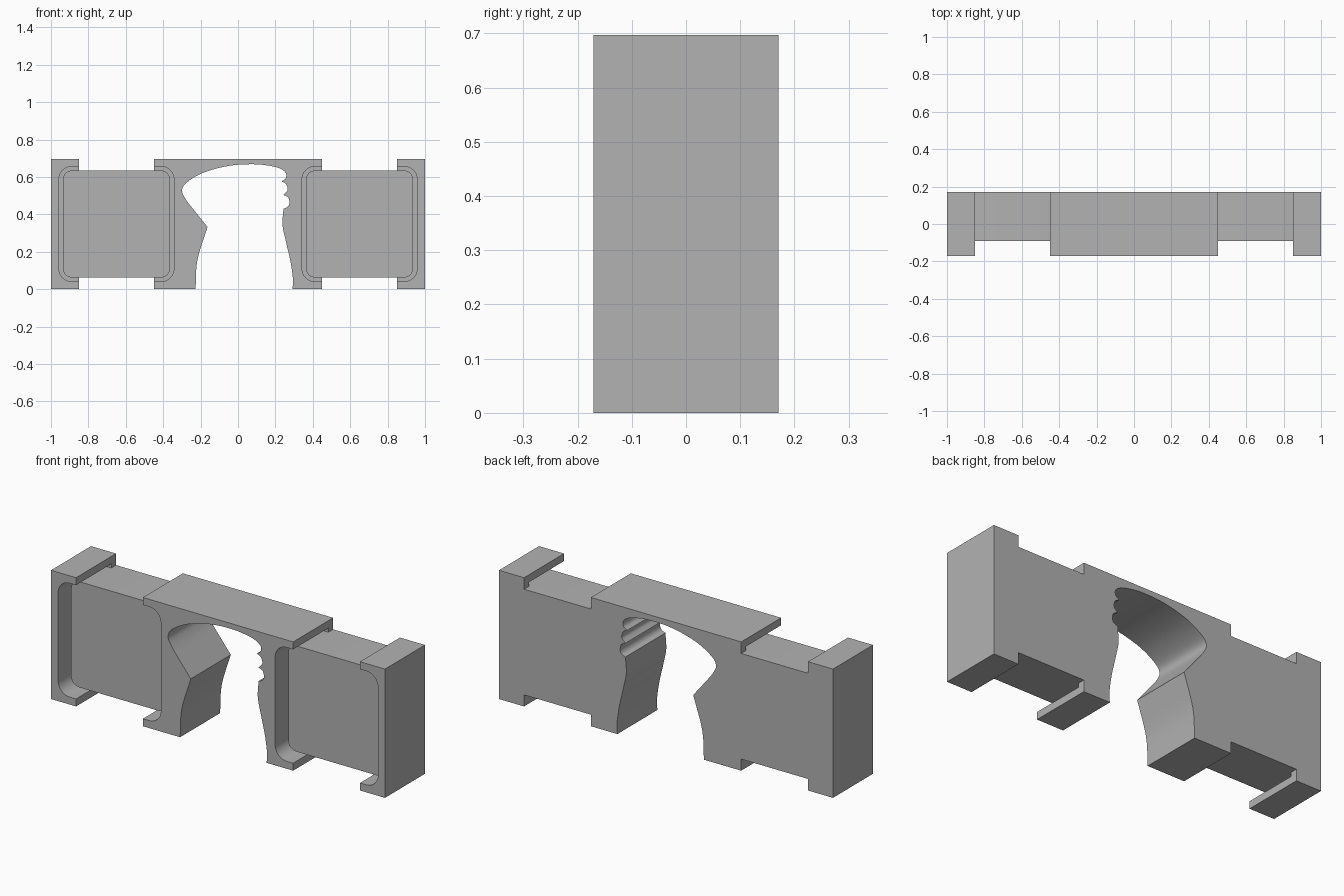
import bpy, bmesh, math
from mathutils import Vector

cube = bpy.data.objects.get("Cube")
if cube:
    bpy.data.objects.remove(cube, do_unlink=True)

HEIGHT, DEPTH = 0.697, 0.171          # full height, half depth
MID = HEIGHT / 2
FRAME_X = 0.65                        # centre of each side frame
OPENING, PANEL = 0.308, 0.286         # half sizes of pocket and panel
POCKET_FLOOR, PANEL_FRONT = 0.13, -0.09

grey = bpy.data.materials.new("plain_grey")
grey.use_nodes = True
colour = (0.448, 0.448, 0.448, 1)
grey.diffuse_color = colour
grey.node_tree.nodes["Principled BSDF"].inputs["Base Color"].default_value = colour


def prism(name, outline, y0, y1):
    """Extrude an (x, z) outline from y0 to y1."""
    bm = bmesh.new()
    face = bm.faces.new([bm.verts.new((x, y0, z)) for x, z in outline])
    new = bmesh.ops.extrude_face_region(bm, geom=[face])["geom"]
    bmesh.ops.translate(bm, vec=(0, y1 - y0, 0),
                        verts=[g for g in new if isinstance(g, bmesh.types.BMVert)])
    bmesh.ops.recalc_face_normals(bm, faces=bm.faces)
    mesh = bpy.data.meshes.new(name)
    bm.to_mesh(mesh)
    bm.free()
    mesh.materials.append(grey)
    ob = bpy.data.objects.new(name, mesh)
    bpy.context.collection.objects.link(ob)
    return ob


def rectangle(x0, x1, z0, z1):
    return [(x0, z0), (x1, z0), (x1, z1), (x0, z1)]


def rounded_square(cx, half, radius, steps=8):
    pts = []
    for corner in range(4):
        a = math.radians(45 + 90 * corner)
        ox = cx + math.copysign(half - radius, math.cos(a))
        oz = MID + math.copysign(half - radius, math.sin(a))
        for i in range(steps + 1):
            t = math.pi / 2 * (corner + i / steps)
            pts.append((ox + radius * math.cos(t), oz + radius * math.sin(t)))
    return pts


def smooth_path(points, steps=6):
    """Catmull-Rom curve through the points, without the last point."""
    p = [Vector(q) for q in points]
    p = [2 * p[0] - p[1]] + p + [2 * p[-1] - p[-2]]
    out = []
    for a, b, c, d in zip(p, p[1:], p[2:], p[3:]):
        for i in range(steps):
            t = i / steps
            out.append(tuple(0.5 * (2 * b + (c - a) * t
                                    + (2 * a - 5 * b + 4 * c - d) * t ** 2
                                    + (3 * b - a - 3 * c + d) * t ** 3)))
    return out


def cut(target, cutter):
    mod = target.modifiers.new("cut", "BOOLEAN")
    mod.operation, mod.solver, mod.object = "DIFFERENCE", "EXACT", cutter
    bpy.context.view_layer.update()
    result = bpy.data.meshes.new_from_object(
        target.evaluated_get(bpy.context.evaluated_depsgraph_get()))
    target.modifiers.clear()
    target.data = result
    bpy.data.objects.remove(cutter, do_unlink=True)


# Central silhouette opening: smooth runs that meet at sharp points
runs = [
    [(-0.227, 0), (-0.217, 0.155), (-0.163, 0.333)],
    [(-0.163, 0.333), (-0.225, 0.41), (-0.281, 0.483), (-0.299, 0.531),
     (-0.27, 0.574), (-0.179, 0.625), (-0.045, 0.66), (0.083, 0.668),
     (0.179, 0.658), (0.233, 0.641), (0.257, 0.617), (0.254, 0.592), (0.233, 0.576)],
    [(0.233, 0.576), (0.257, 0.562), (0.265, 0.53), (0.243, 0.504)],
    [(0.243, 0.504), (0.268, 0.49), (0.275, 0.461), (0.265, 0.44), (0.243, 0.43)],
    [(0.243, 0.43), (0.238, 0.344), (0.254, 0.264), (0.281, 0.146),
     (0.294, 0.05), (0.291, 0)],
]
opening = [p for run in runs for p in smooth_path(run)]
opening += [(0.291, 0), (0.291, -0.1), (-0.227, -0.1)]

# Main body with the opening cut through
body = prism("body", rectangle(-1, 1, 0, HEIGHT), -DEPTH, DEPTH)
cut(body, prism("opening_cutter", opening, -1, 1))

for side, label in ((-1, "right"), (1, "left")):
    cx = side * FRAME_X
    # Deep rounded pocket open to the front
    cut(body, prism("pocket_cutter", rounded_square(cx, OPENING, 0.07), -1, POCKET_FLOOR))
    # Notches through the top and bottom edges
    for z0, z1 in ((-0.1, MID - PANEL), (MID + PANEL, 1)):
        cut(body, prism("notch_cutter", rectangle(cx - 0.2, cx + 0.2, z0, z1), -1, 1))
    # Raised panel standing in the pocket with a gap around it
    prism(label + "_panel", rounded_square(cx, PANEL, 0.048), PANEL_FRONT, POCKET_FLOOR)

bpy.ops.object.select_all(action="DESELECT")
for ob in bpy.context.collection.objects:
    if ob.type == "MESH" and (ob is body or ob.name.endswith("panel")):
        ob.select_set(True)
body.select_set(True)
bpy.context.view_layer.objects.active = body
bpy.ops.object.shade_smooth_by_angle(angle=math.radians(30))
